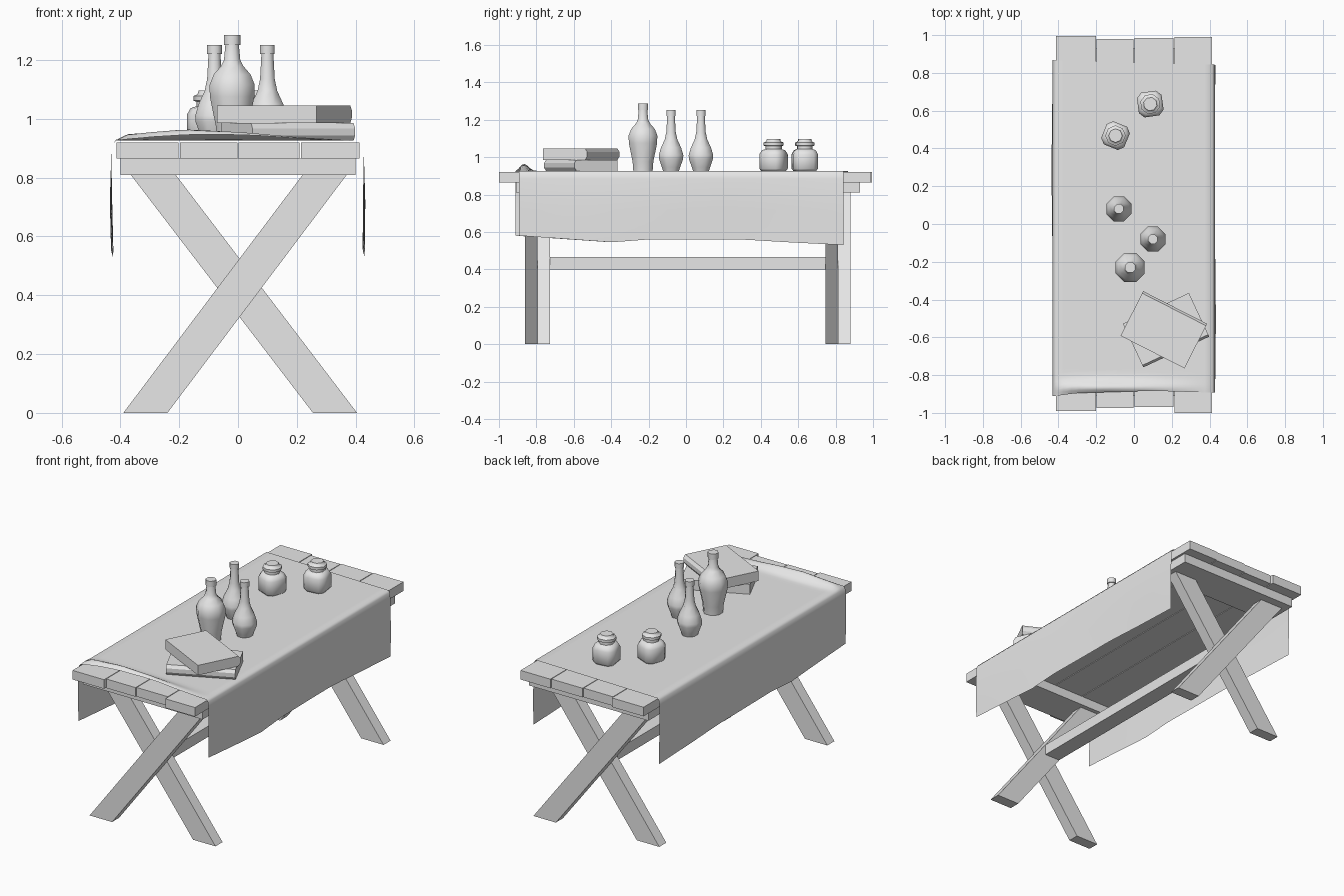
import bpy, bmesh, math
from mathutils import Matrix, Vector

cube = bpy.data.objects.get("Cube")
if cube:
    bpy.data.objects.remove(cube, do_unlink=True)

grey = bpy.data.materials.new("plain grey")
grey.use_nodes = True
grey.diffuse_color = (0.8, 0.8, 0.8, 1)
grey.node_tree.nodes["Principled BSDF"].inputs["Base Color"].default_value = (0.8, 0.8, 0.8, 1)


def finish(name, bm, smooth=None, closed=True):
    if closed:
        bmesh.ops.recalc_face_normals(bm, faces=bm.faces)
    mesh = bpy.data.meshes.new(name)
    bm.to_mesh(mesh)
    bm.free()
    mesh.materials.append(grey)
    ob = bpy.data.objects.new(name, mesh)
    bpy.context.collection.objects.link(ob)
    if smooth:
        bpy.ops.object.select_all(action='DESELECT')
        ob.select_set(True)
        bpy.context.view_layer.objects.active = ob
        bpy.ops.object.shade_smooth_by_angle(angle=math.radians(smooth))
    return ob


def prism(name, outline, depth, matrix):
    """Extrude a flat outline along its local z, then place it."""
    bm = bmesh.new()
    face = bm.faces.new([bm.verts.new((a, b, 0)) for a, b in outline])
    out = bmesh.ops.extrude_face_region(bm, geom=[face])
    moved = [g for g in out["geom"] if isinstance(g, bmesh.types.BMVert)]
    bmesh.ops.translate(bm, verts=moved, vec=(0, 0, depth))
    bmesh.ops.transform(bm, matrix=matrix, verts=bm.verts)
    return finish(name, bm)


def box(name, x0, x1, y0, y1, z0, z1):
    outline = [(x0, y0), (x1, y0), (x1, y1), (x0, y1)]
    return prism(name, outline, z1 - z0, Matrix.Translation((0, 0, z0)))


def lathe(name, x, y, z, rings, turn=0):
    """Eight-sided vessel; each ring is radius, height, half corner angle."""
    bm = bmesh.new()
    loops = []
    for r, h, corner in rings:
        loop = []
        for k in range(4):
            for side in (-1, 1):
                a = math.radians(turn + 45 + 90 * k + side * corner)
                loop.append(bm.verts.new((x + r * math.cos(a), y + r * math.sin(a), z + h)))
        loops.append(loop)
    for low, high in zip(loops, loops[1:]):
        for i in range(8):
            j = (i + 1) % 8
            bm.faces.new((low[i], low[j], high[j], high[i]))
    bm.faces.new(loops[0])
    bm.faces.new(loops[-1])
    return finish(name, bm, 60)


def interp(points, t):
    for (a, va), (b, vb) in zip(points, points[1:]):
        if t <= b:
            return va + (vb - va) * max(0, (t - a) / (b - a))
    return points[-1][1]


# Table top planks, with uneven ends
edges = [-0.415, -0.2, 0, 0.212, 0.415]
ends = [(-0.99, 0.995), (-0.975, 0.98), (-0.97, 0.985), (-1, 0.99)]
for i, (front, back) in enumerate(ends):
    box(f"plank_{i + 1}", edges[i] + 0.002, edges[i + 1] - 0.002, front, back, 0.865, 0.92)

# Crossbars below the planks, and the long stretcher
box("front_crossbar", -0.4, 0.4, -0.91, -0.7, 0.81, 0.865)
box("back_crossbar", -0.4, 0.4, 0.71, 0.93, 0.81, 0.865)
box("stretcher", -0.05, 0.05, -0.74, 0.755, 0.4, 0.465)

# Crossed legs, two side by side at each end
upright = Matrix.Rotation(math.radians(90), 4, 'X')
rising = [(-0.39, 0), (-0.24, 0), (0.37, 0.81), (0.22, 0.81)]
falling = [(0.255, 0), (0.405, 0), (-0.212, 0.81), (-0.365, 0.81)]
for end, y in (("front", -0.86), ("back", 0.745)):
    for name, outline, start in (("rising", rising, y), ("falling", falling, y + 0.067)):
        prism(f"{end}_{name}_leg", outline, 0.067,
              Matrix.Translation((0, start + 0.067, 0)) @ upright)

# Cloth: draped sheet with hanging sides and a rumple near the front
hem = [(-0.9, 0.58), (-0.4, 0.545), (-0.2, 0.56), (0.3, 0.56), (0.55, 0.545), (0.85, 0.53)]
rumple = [(-0.42, 0), (-0.38, 0.022), (-0.18, 0.038), (0, 0.03), (0.2, 0.012), (0.4, 0)]
front_edge = [(-0.43, -0.912), (-0.3, -0.895), (0.1, -0.883), (0.43, -0.893)]
rows, across = 40, 20
bm = bmesh.new()
grid = []
for r in range(rows + 1):
    t = (r / rows) ** 1.8
    row = []

    def add(x, z=None):
        y = interp(front_edge, x)
        y += (0.855 - 0.012 * x / 0.43 - y) * t
        if z is None:
            z = 0.926 + interp(rumple, x) * math.exp(-((y + 0.865) / 0.033) ** 2)
        row.append(bm.verts.new((x, y, z)))

    wave = 0.004 * math.sin(7 * t)
    low = interp(hem, -0.9 + 1.75 * t)
    add(-0.428 + wave, low)
    add(-0.432 + wave, 0.72)
    add(-0.431, 0.885)
    add(-0.426, 0.914)
    for c in range(across + 1):
        add(-0.415 + 0.83 * c / across)
    add(0.424, 0.914)
    add(0.428, 0.885)
    add(0.429 + wave, 0.72)
    add(0.428 + wave, low)
    grid.append(row)
for a, b in zip(grid, grid[1:]):
    for i in range(len(a) - 1):
        bm.faces.new((a[i], a[i + 1], b[i + 1], b[i]))
finish("cloth", bm, 60, closed=False)

# Bottles
top = 0.926
round_ring = 22.5
large = [(0.056, 0), (0.06, 0.05), (0.082, 0.15), (0.083, 0.19), (0.068, 0.225), (0.04, 0.255),
         (0.03, 0.275), (0.025, 0.325), (0.03, 0.325), (0.03, 0.36)]
small = [(0.046, 0), (0.053, 0.02), (0.07, 0.065), (0.071, 0.085), (0.058, 0.125), (0.036, 0.17),
         (0.027, 0.21), (0.022, 0.295), (0.027, 0.295), (0.027, 0.325)]
for name, x, y, profile in (("large_bottle", -0.02, -0.23, large),
                            ("left_bottle", 0.1, -0.08, small),
                            ("right_bottle", -0.08, 0.08, small)):
    lathe(name, x, y, top, [(r, h, round_ring) for r, h in profile])

# Jars: square bodies with chamfered corners and round lids
jar = [(0.066, 0, 14), (0.077, 0.012, 14), (0.077, 0.088, 14), (0.064, 0.11, 16),
       (0.044, 0.117, round_ring), (0.044, 0.133, round_ring), (0.054, 0.136, round_ring),
       (0.054, 0.152, round_ring), (0.04, 0.157, round_ring), (0.036, 0.17, round_ring)]
lathe("near_jar", -0.098, 0.468, top, jar, -22)
lathe("far_jar", 0.086, 0.635, top, jar, 8)

# Books: end outline with a bulging spine, extruded along the length
def book(name, x, y, z, length, width, thick, turn):
    w = width / 2
    outline = [(-w, 0), (w - 0.012, 0), (w, thick * 0.3), (w, thick * 0.7),
               (w - 0.012, thick), (-w, thick)]
    stand = Matrix(((0, 0, 1, -length / 2), (1, 0, 0, 0), (0, 1, 0, 0), (0, 0, 0, 1)))
    place = Matrix.Translation(Vector((x, y, z))) @ Matrix.Rotation(math.radians(turn), 4, 'Z')
    return prism(name, outline, thick and length, place @ stand)


book("lower_book", 0.17, -0.562, top, 0.385, 0.255, 0.06, 205)
book("upper_book", 0.158, -0.56, top + 0.06, 0.38, 0.265, 0.06, -27)
